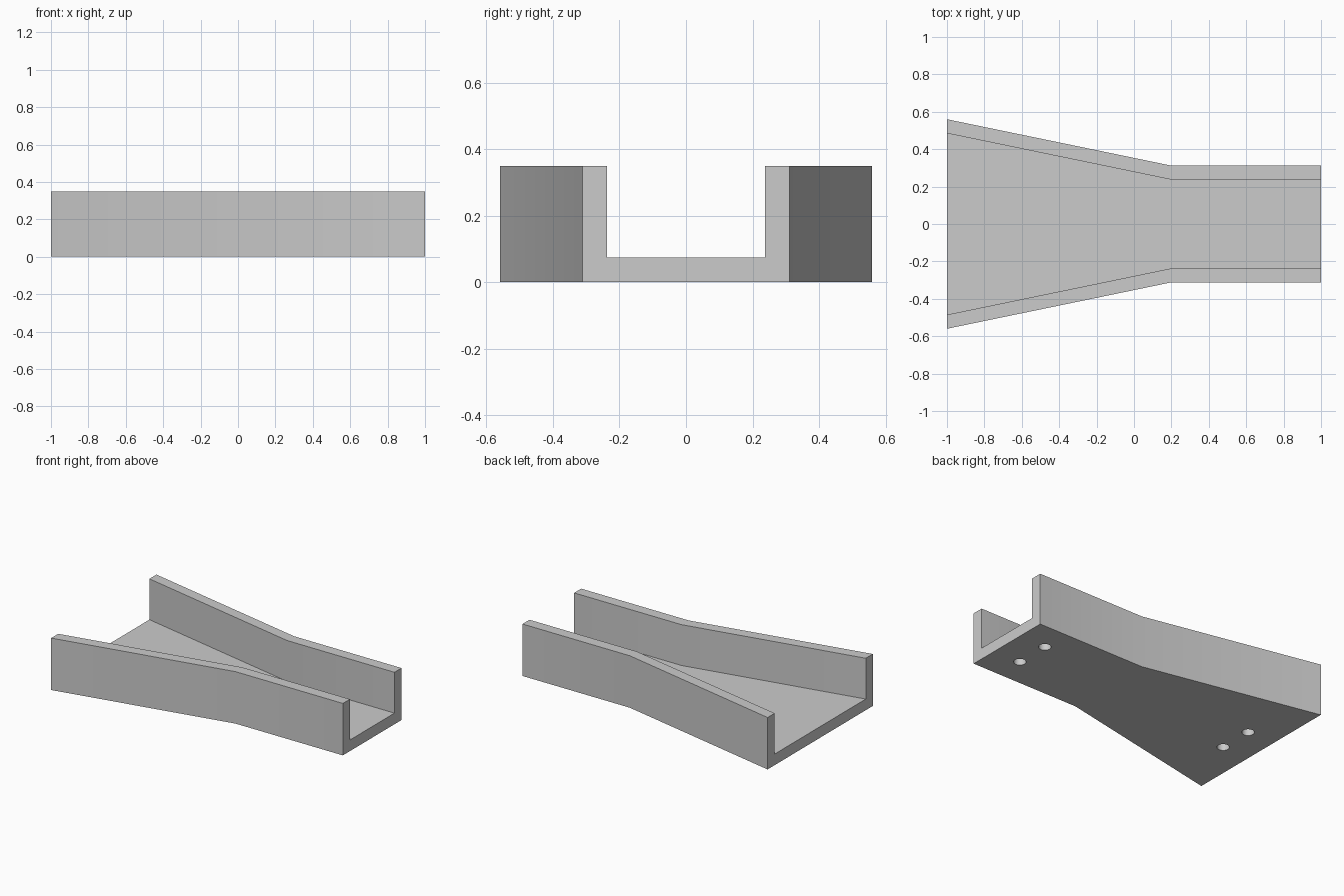
import bpy
import bmesh
from math import radians

cube = bpy.data.objects.get("Cube")
if cube:
    bpy.data.objects.remove(cube, do_unlink=True)

HEIGHT, WALL = 0.35, 0.075
STATIONS = [(-1.0, 0.56), (0.2, 0.312), (1.0, 0.312)]   # x, outer half width
HOLE_X, HOLE_Y, HOLE_RADIUS, HOLE_DEPTH = 0.8, 0.117, 0.038, 0.055

# Plain grey material
grey = bpy.data.materials.new("plain grey")
grey.use_nodes = True
colour = (0.6, 0.6, 0.6, 1.0)
grey.diffuse_color = colour
grey.node_tree.nodes["Principled BSDF"].inputs["Base Color"].default_value = colour


def make_object(name, bm):
    bmesh.ops.recalc_face_normals(bm, faces=bm.faces[:])
    mesh = bpy.data.meshes.new(name)
    bm.to_mesh(mesh)
    bm.free()
    mesh.materials.append(grey)
    obj = bpy.data.objects.new(name, mesh)
    bpy.context.collection.objects.link(obj)
    return obj


def u_section(half):
    """U-shaped channel outline for one outer half width."""
    inner = half - WALL
    side = [(half, 0), (half, HEIGHT), (inner, HEIGHT), (inner, WALL)]
    return side + [(-y, z) for y, z in reversed(side)]


# Flared channel: U sections joined along x
bm = bmesh.new()
rings = [[bm.verts.new((x, y, z)) for y, z in u_section(half)] for x, half in STATIONS]
for a, b in zip(rings, rings[1:]):
    for i in range(len(a)):
        j = (i + 1) % len(a)
        bm.faces.new((a[i], a[j], b[j], b[i]))
bm.faces.new(rings[0])
bm.faces.new(rings[-1])
channel = make_object("flared_channel", bm)

# Four blind screw holes in the underside
bm = bmesh.new()
for sx in (-1, 1):
    for sy in (-1, 1):
        made = bmesh.ops.create_cone(bm, cap_ends=True, segments=32, radius1=HOLE_RADIUS,
                                     radius2=HOLE_RADIUS, depth=2 * HOLE_DEPTH)
        bmesh.ops.translate(bm, verts=made["verts"], vec=(sx * HOLE_X, sy * HOLE_Y, 0))
cutter = make_object("hole_cutter", bm)
cutter.hide_render = True
cutter.display_type = 'WIRE'

cut = channel.modifiers.new("screw_holes", 'BOOLEAN')
cut.operation = 'DIFFERENCE'
cut.solver = 'EXACT'
cut.object = cutter

# Apply the cut, remove the cutter, and shade with sharp corners
bpy.ops.object.select_all(action='DESELECT')
channel.select_set(True)
bpy.context.view_layer.objects.active = channel
bpy.ops.object.modifier_apply(modifier=cut.name)
bpy.data.objects.remove(cutter, do_unlink=True)
bpy.ops.object.shade_smooth_by_angle(angle=radians(30))
